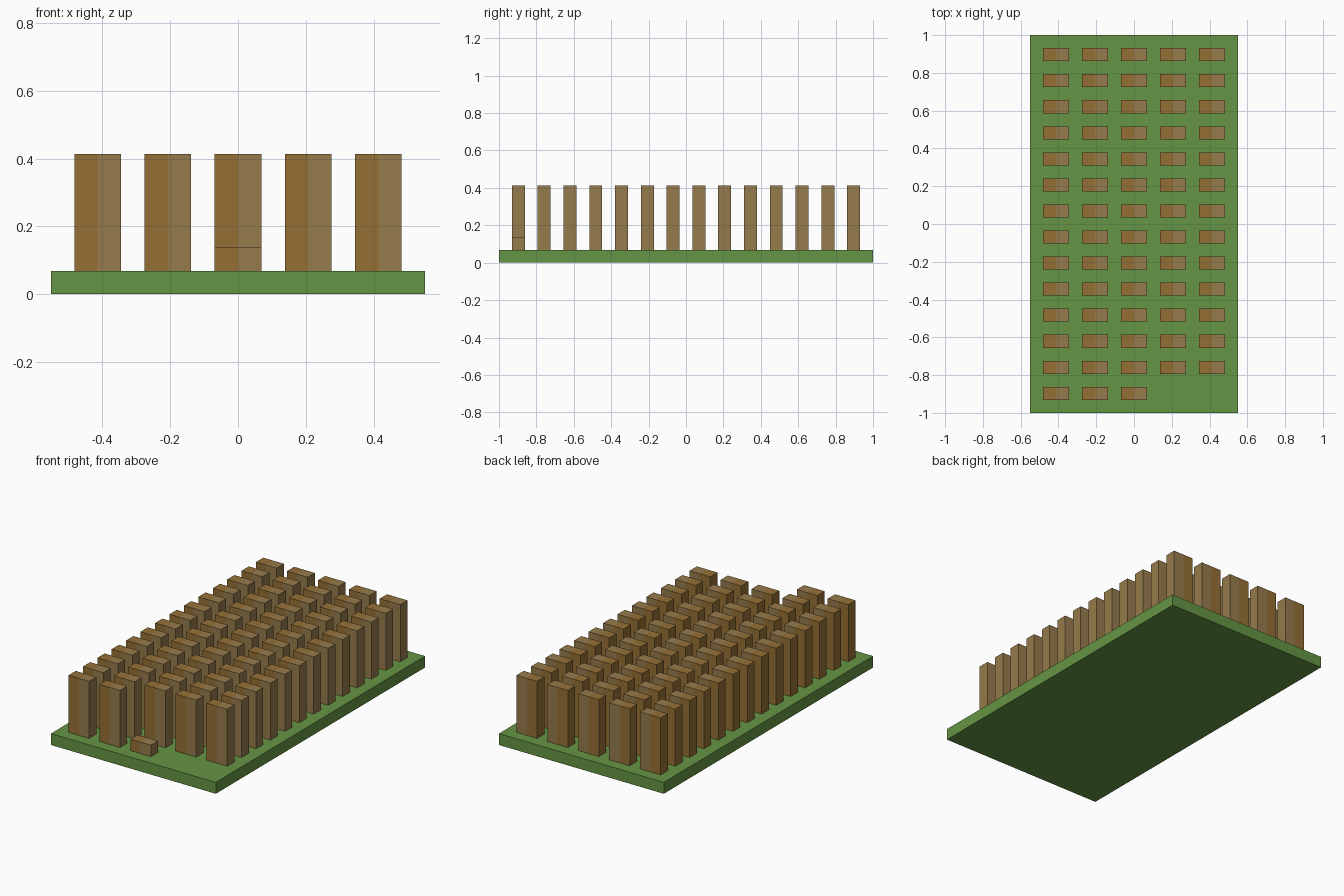
import bpy
import bmesh
from mathutils import Vector

default = bpy.data.objects.get("Cube")
if default:
    bpy.data.objects.remove(default, do_unlink=True)

U = 2 / 29            # one module: the base is 16 x 29 modules
COLUMNS, ROWS = 5, 14


def linear(c):
    c /= 255
    return c / 12.92 if c <= 0.04045 else ((c + 0.055) / 1.055) ** 2.4


def make_material(name, rgb):
    mat = bpy.data.materials.new(name)
    mat.use_nodes = True
    color = [linear(c) for c in rgb] + [1]
    mat.diffuse_color = color
    bsdf = mat.node_tree.nodes["Principled BSDF"]
    bsdf.inputs["Base Color"].default_value = color
    return mat


green = make_material("grass green", (101, 149, 68))
brown = make_material("warm brown", (149, 112, 53))
tan = make_material("dusty tan", (150, 123, 76))


def box_mesh(name, size, materials, split=False):
    """Box standing on its origin; split gives each x half its own colour."""
    bm = bmesh.new()
    bmesh.ops.create_cube(bm, size=1)
    bmesh.ops.translate(bm, vec=(0, 0, 0.5), verts=bm.verts)
    bmesh.ops.scale(bm, vec=Vector(size) * U, verts=bm.verts)
    if split:
        bmesh.ops.bisect_plane(bm, geom=bm.verts[:] + bm.edges[:] + bm.faces[:],
                               plane_co=(0, 0, 0), plane_no=(1, 0, 0))
        for face in bm.faces:
            face.material_index = int(face.calc_center_median().x > 0)
    mesh = bpy.data.meshes.new(name)
    bm.to_mesh(mesh)
    bm.free()
    for mat in materials:
        mesh.materials.append(mat)
    return mesh


def place(name, mesh, location=(0, 0, 0)):
    obj = bpy.data.objects.new(name, mesh)
    obj.location = Vector(location) * U
    bpy.context.collection.objects.link(obj)


# Base slab
place("base", box_mesh("base", (16, 29, 1), [green]))

# Rows of two-tone blocks, filled from the back left over as the grid runs out
tall = box_mesh("tall_block", (2, 1, 5), [brown, tan], split=True)
short = box_mesh("short_block", (2, 1, 1), [brown, tan], split=True)
for row in range(ROWS):
    last_row = row == ROWS - 1
    for col in range(3 if last_row else COLUMNS):
        spot = (3 * (col - 2), 13 - 2 * row, 1)
        if last_row and col == 2:
            place("short_block", short, spot)
        else:
            place(f"block_{row + 1}_{col + 1}", tall, spot)
